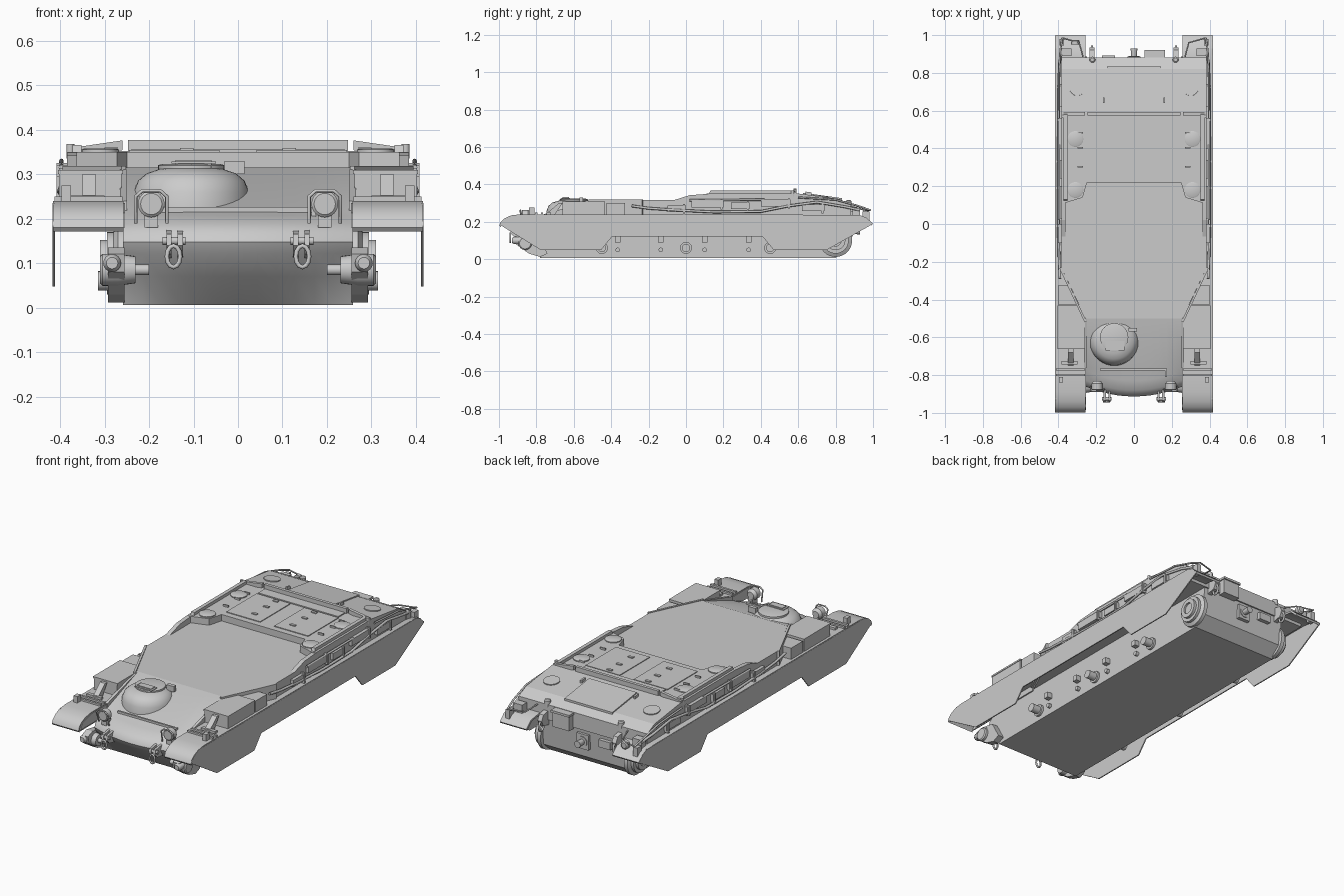
import bpy, bmesh, math
from mathutils import Vector


def mesh(name, verts, faces, mirror=False, smooth=False):
    me = bpy.data.meshes.new(name)
    me.from_pydata([tuple(v) for v in verts], [], faces)
    bm = bmesh.new()
    bm.from_mesh(me)
    bmesh.ops.recalc_face_normals(bm, faces=bm.faces)
    bm.to_mesh(me)
    bm.free()
    ob = bpy.data.objects.new(name, me)
    bpy.context.collection.objects.link(ob)
    if mirror:
        ob.modifiers.new("mirror", 'MIRROR')
    if smooth:
        bpy.context.view_layer.objects.active = ob
        ob.select_set(True)
        bpy.ops.object.shade_smooth_by_angle(angle=math.radians(35))
        ob.select_set(False)
    return ob


def loft(name, rings, mirror=False, smooth=False):
    n, m = len(rings[0]), len(rings)
    faces = [(i * n + j, i * n + (j + 1) % n, (i + 1) * n + (j + 1) % n, (i + 1) * n + j)
             for i in range(m - 1) for j in range(n)]
    faces += [tuple(range(n)), tuple(range((m - 1) * n, m * n))]
    return mesh(name, [v for r in rings for v in r], faces, mirror, smooth)


def side(name, pts, x0, x1, mirror=False, smooth=False):
    """(y, z) profile extruded along x"""
    return loft(name, [[(x, y, z) for y, z in pts] for x in (x0, x1)], mirror, smooth)


def plan(name, pts, z0, z1, mirror=False):
    """(x, y) outline extruded along z"""
    return loft(name, [[(x, y, z) for x, y in pts] for z in (z0, z1)], mirror)


def box(name, x, y, z, mirror=False):
    return plan(name, [(x[0], y[0]), (x[1], y[0]), (x[1], y[1]), (x[0], y[1])], z[0], z[1], mirror)


def turned(name, p, axis, profile, n=24, mirror=False):
    """profile of (distance along axis, radius)"""
    q = Vector(axis).to_track_quat('Z', 'Y')
    rings = [[Vector(p) + q @ Vector((r * math.cos(a), r * math.sin(a), d))
              for a in [2 * math.pi * k / n for k in range(n)]] for d, r in profile]
    return loft(name, rings, mirror, True)


def tube(name, pts, r, closed=False):
    for s in (1, -1):
        cu = bpy.data.curves.new(name, 'CURVE')
        cu.dimensions = '3D'
        cu.bevel_depth, cu.bevel_resolution = r, 2
        sp = cu.splines.new('POLY')
        sp.points.add(len(pts) - 1)
        sp.use_cyclic_u = closed
        for q, c in zip(sp.points, pts):
            q.co = (s * c[0], c[1], c[2], 1)
        bpy.context.collection.objects.link(bpy.data.objects.new(name, cu))


# Lower hull with cast nose curved in plan
prof = [(-.5, .315), (-.765, .216), (-.83, .207), (-.88, .188), (-.905, .168), (-.913, .148),
        (-.90, .122), (-.85, .07), (-.775, .006), (.80, .006), (.862, .06), (.88, .28), (.6, .3)]
rings = []
for i in range(13):
    x = -.258 + .516 * i / 12
    rings.append([(x, y + (.05 * (x / .25) ** 2 if -.92 < y < -.8 else 0), z) for y, z in prof])
loft("lower_hull", rings, smooth=True)

# Upper hull, tapering towards the glacis
half = [(.257, -.5), (.385, -.23), (.385, .6)]
plan("upper_hull", half + [(-x, y) for x, y in reversed(half)], .21, .315)
side("hull_cheek", [(-.5, .315), (-.76, .24), (-.76, .2), (-.5, .2)], .25, .265, True)
plan("cheek_plate", [(.262, -.52), (.395, -.235), (.385, -.23), (.252, -.515)], .22, .318, True)

# Engine deck and rear deck
edge = [(.25, .217), (.272, .14), (.37, .11), (.384, .12), (.384, .6)]
plan("engine_deck", edge + [(-x, y) for x, y in reversed(edge)], .3, .35)
side("deck_wing", [(-.07, .314), (.02, .342), (.13, .35), (.13, .3), (-.07, .3)], .362, .385, True)
side("rear_deck", [(.59, .21), (.59, .352), (.82, .322), (.882, .292), (.882, .21)], -.385, .385)
box("deck_cross_panel", (-.24, .24), (.515, .572), (.34, .356))
box("deck_panel", (.042, .245), (.25, .508), (.34, .354), True)
for y in (.3, .4, .48):
    box("deck_hinge", (.1, .13), (y, y + .015), (.35, .359), True)
    box("deck_handle", (.27, .3), (y, y + .008), (.35, .36), True)
for y, z in ((.18, .347), (.45, .347)):
    turned("deck_cap", (.31, y, z), (0, 0, 1), [(0, .042), (.008, .042), (.011, .036)], mirror=True)
turned("rear_deck_cap", (.3, .72, .33), (0, .13, 1), [(0, .042), (.01, .042)], mirror=True)
side("rear_hatch", [(.625, .34), (.625, .355), (.835, .326), (.835, .312)], -.143, .143)
side("hatch_latch", [(.64, .34), (.64, .361), (.67, .357), (.67, .336)], .155, .165, True)

# Bars bordering the engine deck
box("cross_bar", (-.247, .247), (.575, .592), (.35, .377))
loft("cross_bar_end", [[(x, .575, z - .022), (x, .592, z - .022), (x, .592, z), (x, .575, z)]
                       for x, z in ((.26, .376), (.382, .358))], True)
side("deck_side_bar", [(.12, .34), (.13, .366), (.58, .366), (.59, .34)], .352, .372, True)
turned("bar_post", (.377, .57, .335), (0, 0, 1), [(0, .009), (.033, .009)], 12, True)

# Driver's cast dome, hatch and periscope
turned("driver_dome", (-.105, -.615, 0), (0, 0, 1),
       [(.15, .137), (.22, .135), (.26, .13), (.285, .12), (.302, .1), (.312, .07), (.316, .03)], 40)
turned("driver_hatch", (-.105, -.6, .31), (0, 0, 1), [(0, .075), (.01, .075), (.013, .065)], 32)
box("driver_periscope", (-.14, -.06), (-.66, -.625), (.3, .332))
box("periscope_lid", (-.15, -.05), (-.67, -.62), (.324, .328))
box("hatch_arm", (-.03, .015), (-.57, -.55), (.3, .33))
box("splash_strip_right", (-.18, .17), (-.775, -.765), (.2, .226))
box("splash_strip_side", (.165, .175), (-.81, -.765), (.2, .226))

# Track guards with curved front and drooping rear
top = [(-.998, .18), (-.99, .2), (-.97, .218), (-.94, .232), (-.89, .24), (-.8, .24),
       (.88, .237), (.96, .225), (1.0, .19)]
side("track_guard", top + [(y * .993, z - .009) for y, z in reversed(top)], .257, .416, True, True)
side("fender_inner_web", [(-.985, .18), (-.97, .213), (-.89, .235), (-.76, .235), (-.76, .2), (-.85, .18)],
     .254, .26, True)

# Side skirts
side("side_skirt", [(-.997, .185), (-.97, .215), (-.93, .235), (.93, .235), (.965, .222), (.997, .187),
                    (.75, .048), (.47, .048), (.41, .12), (-.396, .12), (-.455, .048), (-.775, .048)],
     .411, .417, True)

# Stowage boxes and details on the guards
box("stowage_box", (.262, .402), (-.66, -.435), (.23, .308), True)
box("rear_stowage_box", (.27, .402), (-.425, -.325), (.23, .3), True)
box("stowage_lid", (.259, .405), (-.663, -.432), (.3, .309), True)
for y in (-.8, -.77):
    box("guard_rib", (.26, .413), (y - .006, y + .006), (.235, .25), True)
side("guard_bracket", [(-.75, .24), (-.70, .24), (-.66, .3), (-.68, .3)], .32, .35, True)
box("guard_step", (.3, .385), (-.745, -.725), (.238, .252), True)
box("fender_lamp", (.375, .397), (-.84, -.81), (.235, .275), True)

# Tools and bins along the hull sides
for y0, y1, z in ((-.1, .0, .27), (.03, .2, .295), (.24, .34, .285), (.4, .56, .3), (.62, .74, .275)):
    box("side_bin", (.38, .402), (y0, y1), (z - .018, z + .018), True)
    box("tool_clip", (.38, .408), (y1 - .015, y1 - .005), (z - .03, z + .025), True)
tube("tool_shaft", [(.397, .02, .315), (.397, .42, .318)], .006)
tube("tow_rope", [(.392, -.29, .285), (.396, -.2, .272), (.4, -.05, .262), (.4, .15, .252), (.4, .4, .255),
                  (.4, .55, .285), (.4, .7, .305), (.395, .85, .28), (.38, .93, .262)], .007)
tube("rear_guard_rail", [(.397, .6, .33), (.397, .8, .318), (.39, .92, .285), (.38, .985, .262)], .005)

# Headlamp clusters with guards
turned("headlamp", (.195, -.88, .233), (0, 1, 0), [(0, .024), (.005, .03), (.035, .03), (.05, .018)], mirror=True)
box("headlamp_bracket", (.18, .21), (-.87, -.83), (.18, .22), True)
tube("lamp_guard", [(.16, -.875, .19), (.16, -.885, .25), (.175, -.885, .263), (.215, -.885, .263),
                    (.23, -.885, .25), (.23, -.86, .19)], .004)

# Front towing lugs and shackles
for x in (.13, .155):
    side("tow_lug", [(-.87, .175), (-.935, .165), (-.94, .14), (-.92, .12), (-.86, .11)], x - .006, x + .006, True)
turned("tow_pin", (.118, -.925, .15), (1, 0, 0), [(0, .009), (.052, .009)], 12, True)
tube("tow_shackle", [(.145 + .015 * math.cos(a), -.94, .115 + .024 * math.sin(a))
                     for a in [math.pi * k / 6 for k in range(12)]], .005, True)

# Front idler mountings
turned("idler_axle", (.2, -.86, .085), (1, 0, 0),
       [(0, .012), (.03, .012), (.03, .03), (.07, .036), (.105, .036), (.11, .03)], mirror=True)
side("idler_arm", [(-.92, .12), (-.88, .135), (-.79, .12), (-.74, .03), (-.78, .012), (-.84, .03), (-.91, .08)],
     .255, .292, True)
turned("idler_adjuster", (.283, -.93, .1), (0, 1, 0), [(0, .013), (.01, .02), (.1, .02)], 16, True)

# Suspension mounts and bump stops
for y in (-.45, 0, .45):
    turned("bogie_mount", (.25, y, .06), (1, 0, 0), [(0, .032), (.02, .032), (.02, .022), (.065, .022)], 20, True)
for y in (-.365, -.135, .1, .335):
    box("bump_stop", (.255, .287), (y - .014, y + .014), (.09, .12), True)
    turned("mount_bolt", (.255, y, .05), (1, 0, 0), [(0, .012), (.02, .012)], 12, True)

# Final drive housings
turned("final_drive", (.25, .8, .1), (1, 0, 0),
       [(0, .088), (.02, .088), (.03, .07), (.045, .07), (.045, .052), (.06, .052), (.06, .03), (.05, .03)], 32, True)

# Rear plate fittings
box("rear_telephone_box", (.06, .16), (.875, .915), (.2, .285))
box("telephone_lid", (.055, .165), (.875, .922), (.278, .29))
turned("rear_tow_hook", (0, .87, .15), (0, 1, 0), [(0, .028), (.02, .028), (.02, .015), (.06, .018)], 16)
box("hook_plate", (-.035, .035), (.86, .886), (.11, .19))
box("rear_vent", (-.17, -.1), (.87, .892), (.15, .19))
side("rear_tow_lug", [(.87, .26), (.92, .25), (.935, .22), (.92, .19), (.87, .18)], .21, .235, True)
tube("rear_shackle", [(.2225, .92 + .02 * math.cos(a), .19 + .028 * math.sin(a))
                      for a in [math.pi * k / 6 for k in range(12)]], .006, True)
turned("rear_lifting_eye", (.22, .87, .28), (0, 0, 1), [(0, .016), (.03, .016), (.035, .01)], 12, True)
box("rear_lamp_box", (.33, .385), (.89, .93), (.225, .275), True)
box("rear_lamp_mount", (.37, .395), (.945, .98), (.2, .255), True)
turned("convoy_lamp", (-.31, .95, .245), (0, 1, 0), [(0, .022), (.02, .022), (.025, .015)], 16)
tube("rear_guard_strut", [(.27, .885, .28), (.29, .96, .262), (.38, .985, .262)], .004)
